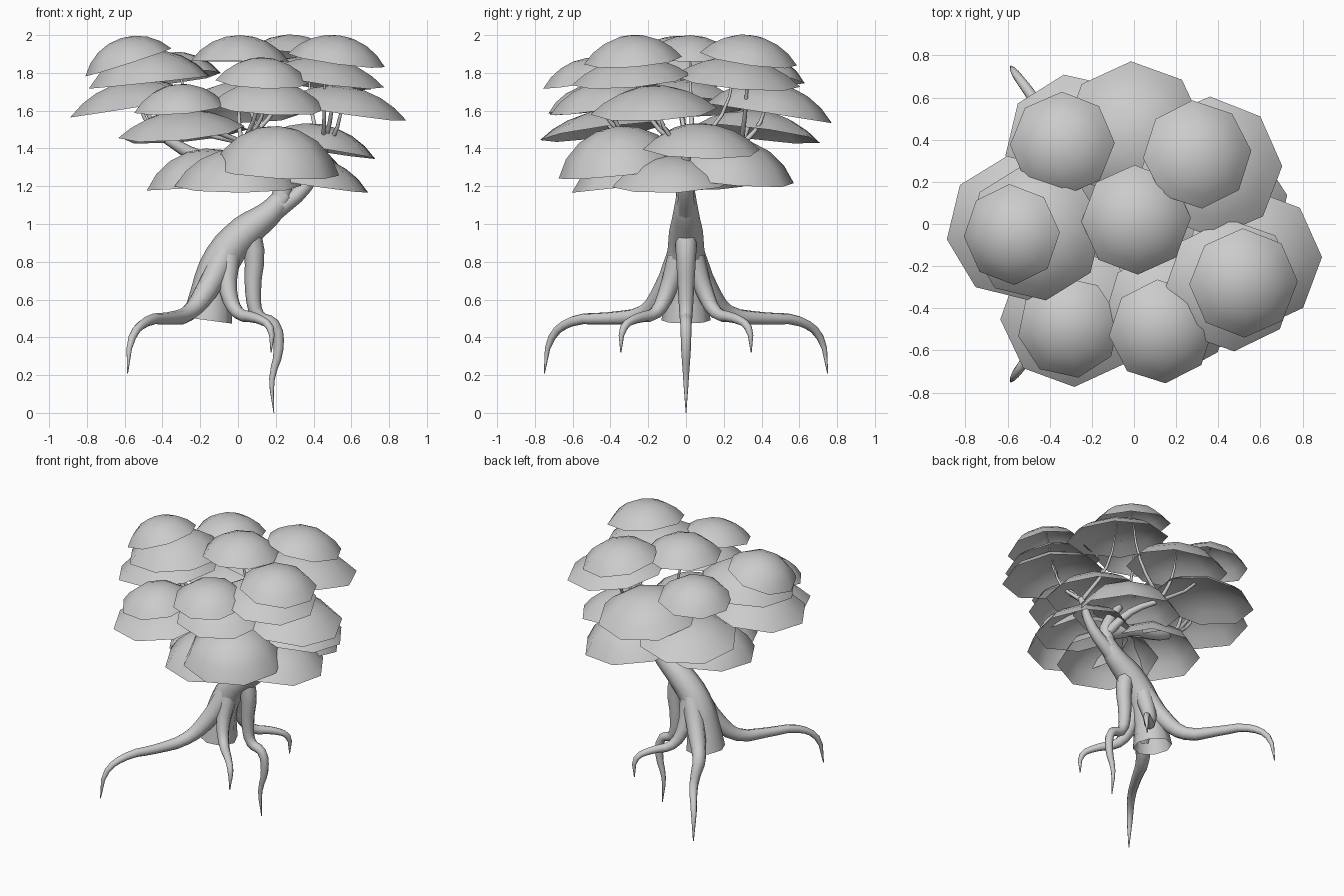
import bpy, bmesh, math, random
from mathutils import Vector, Matrix

random.seed(4)
if "Cube" in bpy.data.objects:
    bpy.data.objects.remove(bpy.data.objects["Cube"], do_unlink=True)

grey = bpy.data.materials.new("plain_grey")
grey.use_nodes = True
grey.diffuse_color = (0.6, 0.6, 0.6, 1)
grey.node_tree.nodes["Principled BSDF"].inputs["Base Color"].default_value = (0.6, 0.6, 0.6, 1)


def add_mesh(name, mesh):
    mesh.materials.clear()
    mesh.materials.append(grey)
    mesh.shade_smooth()
    obj = bpy.data.objects.new(name, mesh)
    bpy.context.scene.collection.objects.link(obj)
    return obj


def limb(name, points, radii, steps=3):
    """Tapered round limb along a smooth path."""
    curve = bpy.data.curves.new(name, "CURVE")
    curve.dimensions = "3D"
    curve.bevel_depth = 1
    curve.bevel_resolution = 2
    curve.resolution_u = steps
    spline = curve.splines.new("BEZIER")
    spline.bezier_points.add(len(points) - 1)
    for bp, co, r in zip(spline.bezier_points, points, radii):
        bp.co, bp.radius = co, r
        bp.handle_left_type = bp.handle_right_type = "AUTO"
    temp = bpy.data.objects.new(name + "_path", curve)
    bpy.context.scene.collection.objects.link(temp)
    bpy.context.view_layer.update()
    mesh = bpy.data.meshes.new_from_object(
        temp.evaluated_get(bpy.context.evaluated_depsgraph_get()))
    bpy.data.objects.remove(temp, do_unlink=True)
    return add_mesh(name, mesh)


def canopy(name, x, y, r, rim, peak, lean=9):
    """Open eight-sided dome, tipped away from the tree's axis."""
    out = Vector((x, y, 0))
    tilt = math.radians(lean) * min(1, out.length / 0.4)
    base = rim + r * math.sin(tilt) * 0.9
    height = peak - base
    arc = 2 * math.atan(height / r)
    ball = r / math.sin(arc)
    turn = random.uniform(0, 0.2)
    place = (Matrix.Translation((x, y, base))
             @ Matrix.Rotation(tilt, 4, Vector((0, 0, 1)).cross(out.normalized())))
    bm = bmesh.new()
    top = bm.verts.new(place @ Vector((0, 0, height)))
    last = None
    for k in range(1, 5):
        a = arc * k / 4
        ring = []
        for i in range(8):
            t = turn + math.tau * i / 8
            q = ball * math.sin(a) * 1.02
            ring.append(bm.verts.new(place @ Vector(
                (q * math.cos(t), q * math.sin(t), height - ball * (1 - math.cos(a))))))
        for i in range(8):
            j = (i + 1) % 8
            bm.faces.new((top, ring[i], ring[j]) if last is None
                         else (last[i], ring[i], ring[j], last[j]))
        last = ring
    mesh = bpy.data.meshes.new(name)
    bm.to_mesh(mesh)
    bm.free()
    return add_mesh(name, mesh)


# Leaning trunk, hollow at its foot
limb("trunk",
     [(-.16, 0, .49), (-.14, 0, .64), (-.08, 0, .82), (.04, 0, .96), (.17, 0, 1.06), (.25, 0, 1.16)],
     [.13, .11, .1, .09, .068, .05])

# Roots: a mirrored long pair, a mirrored short pair and one hanging root
for side, s in (("left", 1), ("right", -1)):
    limb("long_root_" + side,
         [(-.07, .03 * s, .84), (-.17, .12 * s, .64), (-.26, .22 * s, .53), (-.37, .42 * s, .5),
          (-.48, .6 * s, .485), (-.56, .71 * s, .4), (-.585, .75 * s, .21)],
         [.07, .06, .045, .033, .027, .02, .003])
    limb("short_root_" + side,
         [(-.05, .04 * s, .82), (-.05, .1 * s, .64), (0, .16 * s, .53), (.1, .26 * s, .5),
          (.17, .33 * s, .45), (.175, .345 * s, .32)],
         [.06, .046, .035, .026, .02, .003])
limb("hanging_root",
     [(.04, 0, 1.01), (.085, 0, .86), (.08, 0, .64), (.11, 0, .51), (.19, 0, .47),
      (.215, 0, .34), (.18, 0, .18), (.19, 0, 0)],
     [.06, .055, .042, .034, .03, .026, .015, .002])

# Main boughs
limb("centre_bough", [(.22, 0, 1.1), (.24, 0, 1.25), (.16, .04, 1.42)], [.055, .045, .025])
limb("outer_bough", [(.2, 0, 1.07), (.36, 0, 1.2), (.46, 0, 1.4)], [.05, .036, .02])
limb("long_bough", [(.24, 0, 1.2), (.02, .02, 1.3), (-.2, .02, 1.35), (-.38, 0, 1.45)],
     [.045, .045, .04, .025])
limb("front_bough", [(.24, 0, 1.2), (.14, -.16, 1.33), (.02, -.3, 1.44)], [.035, .025, .015])
limb("back_bough", [(.24, 0, 1.2), (.16, .16, 1.33), (0, .3, 1.42)], [.035, .025, .015])

# Foliage domes by tier: x, y, radius, rim height, peak height, optional lean
tiers = {
    "crown": [(-.58, -.05, .235, 1.79, 1.99, 18), (.52, -.28, .255, 1.83, 2),
              (.3, .33, .255, 1.83, 2, 11), (.01, .02, .255, 1.86, 2),
              (-.34, .38, .245, 1.74, 1.91), (.13, -.51, .245, 1.72, 1.88),
              (-.31, -.49, .24, 1.58, 1.74)],
    "middle": [(-.47, -.04, .32, 1.72, 1.92, 6), (-.55, -.02, .34, 1.57, 1.76),
               (-.3, -.44, .33, 1.44, 1.6), (.16, -.42, .3, 1.58, 1.76),
               (.46, -.29, .31, 1.72, 1.88), (.56, -.17, .33, 1.55, 1.73),
               (.37, .27, .33, 1.71, 1.88), (0, .44, .33, 1.54, 1.75)],
    "lower": [(.42, .08, .31, 1.35, 1.53), (-.28, .38, .33, 1.43, 1.6),
              (.38, -.08, .31, 1.17, 1.36), (.25, .22, .35, 1.2, 1.46),
              (.2, -.34, .33, 1.24, 1.52, 7), (0, -.27, .33, 1.17, 1.4),
              (-.16, -.02, .32, 1.18, 1.4)],
}
hubs = [Vector(h) for h in ((.16, .04, 1.4), (.45, 0, 1.38), (-.36, 0, 1.43),
                            (.03, -.29, 1.43), (.02, .29, 1.41))]

# Domes, each upper one carried by a slender twig from the nearest bough
for tier, domes in tiers.items():
    for n, dome in enumerate(domes, 1):
        canopy(f"{tier}_foliage_{n}", *dome)
        if tier == "lower":
            continue
        tip = Vector((dome[0], dome[1], dome[4] - .01))
        hub = min(hubs, key=lambda h: (h - tip).xy.length)
        bend = hub + (tip - hub) * .7
        bend.z = hub.z + (tip.z - hub.z) * .4
        limb(f"{tier}_twig_{n}", [hub, bend, tip], [.015, .01, .004])
